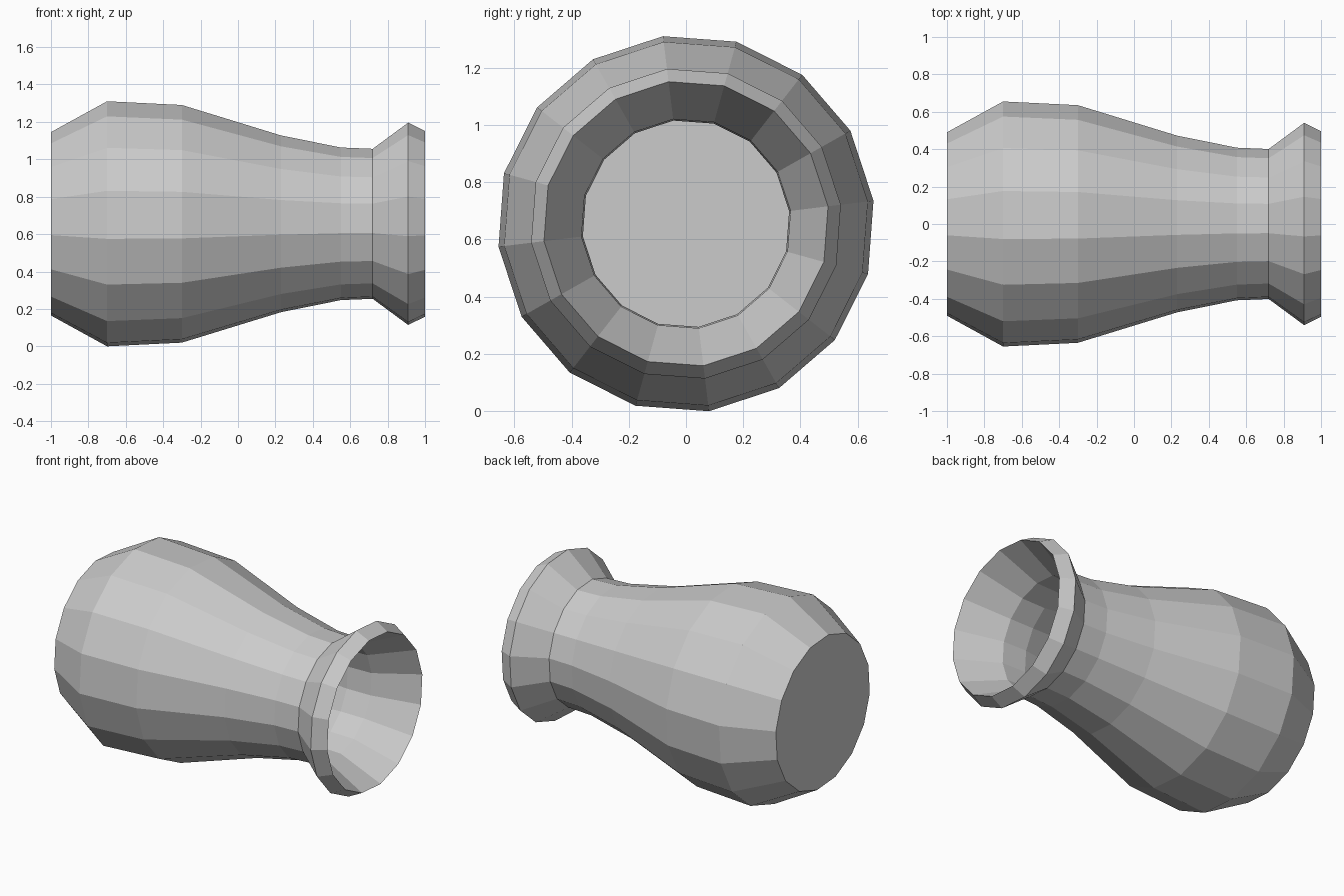
import bpy
import bmesh
from math import cos, sin, radians, tau

cube = bpy.data.objects.get("Cube")
if cube:
    bpy.data.objects.remove(cube, do_unlink=True)

SIDES = 16
TURN = radians(7)
AXIS_Z = 0.655

# Profile as (x along the axis, radius): outside from base to lip, then inside back to the floor
outside = [(-1, 0.494), (-0.7, 0.66), (-0.3, 0.64), (0.23, 0.476),
           (0.55, 0.411), (0.72, 0.404), (0.91, 0.545), (1, 0.5)]
inside = [(0.72, 0.368), (0.55, 0.363), (0.23, 0.434), (-0.3, 0.6),
          (-0.69, 0.617), (-0.96, 0.465)]


def make_material(name, colour):
    mat = bpy.data.materials.new(name)
    mat.use_nodes = True
    mat.diffuse_color = colour
    mat.node_tree.nodes["Principled BSDF"].inputs["Base Color"].default_value = colour
    return mat


def add_ring(bm, x, radius):
    angles = [TURN + tau * i / SIDES for i in range(SIDES)]
    return [bm.verts.new((x, radius * cos(a), AXIS_Z + radius * sin(a))) for a in angles]


# Hollow vase lying on its side
bm = bmesh.new()
rings = [add_ring(bm, x, r) for x, r in outside + inside]
for a, b in zip(rings, rings[1:]):
    for i in range(SIDES):
        j = (i + 1) % SIDES
        bm.faces.new((a[i], a[j], b[j], b[i]))

# Base outside and floor inside
bm.faces.new(rings[0])
bm.faces.new(rings[-1])
bmesh.ops.recalc_face_normals(bm, faces=bm.faces)

mesh = bpy.data.meshes.new("vase")
bm.to_mesh(mesh)
bm.free()
mesh.materials.append(make_material("light grey", (0.6, 0.6, 0.6, 1)))
vase = bpy.data.objects.new("vase", mesh)
bpy.context.collection.objects.link(vase)
